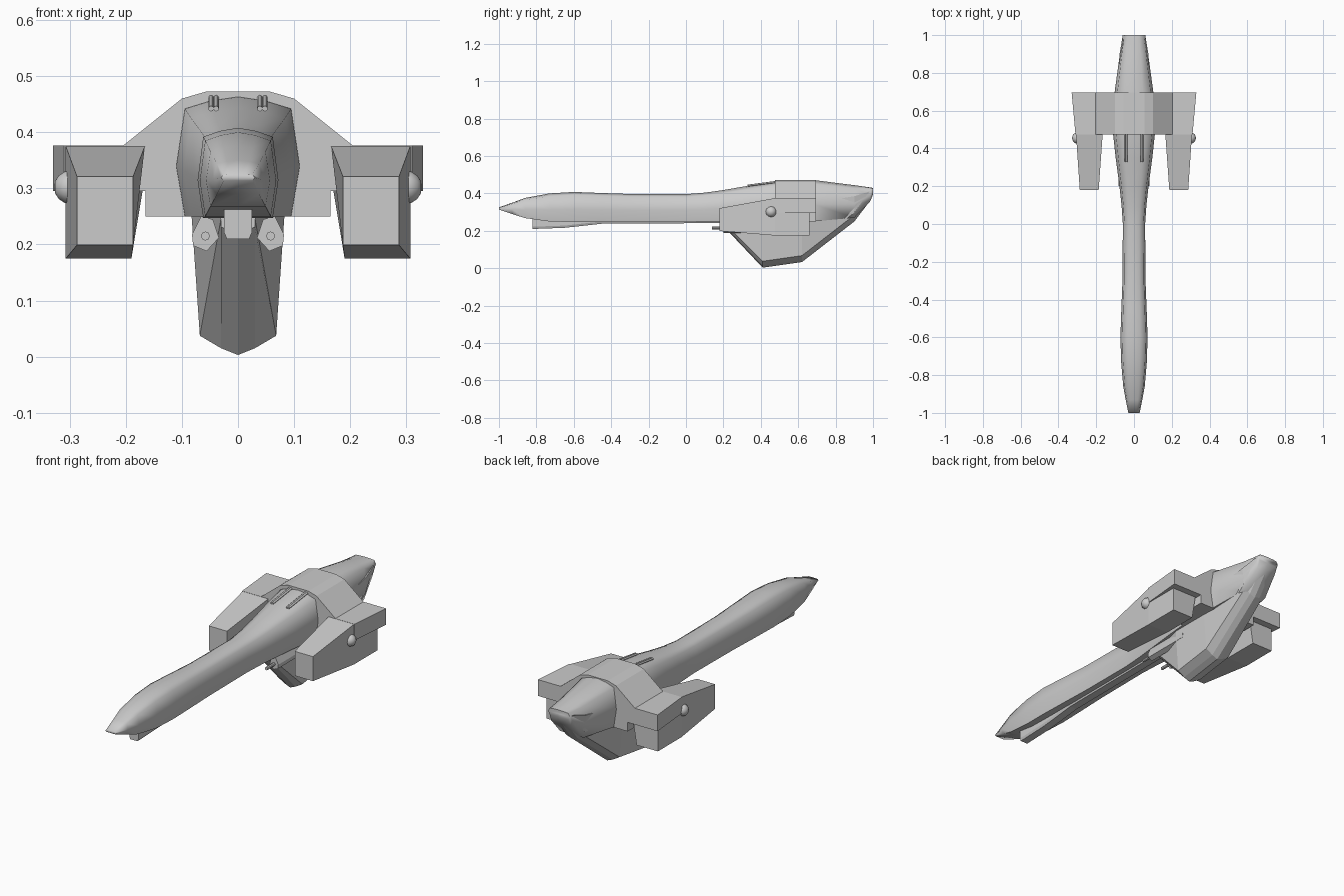
import bpy, bmesh, math
from mathutils import Vector

if "Cube" in bpy.data.objects:
    bpy.data.objects.remove(bpy.data.objects["Cube"])


def loft(name, rings, smooth=None):
    """Skin a list of equal-length closed rings and cap both ends."""
    bm = bmesh.new()
    rows = [[bm.verts.new(p) for p in ring] for ring in rings]
    n = len(rows[0])
    for a, b in zip(rows, rows[1:]):
        for i in range(n):
            j = (i + 1) % n
            bm.faces.new((a[i], a[j], b[j], b[i]))
    bm.faces.new(rows[0])
    bm.faces.new(rows[-1])
    bmesh.ops.recalc_face_normals(bm, faces=bm.faces)
    me = bpy.data.meshes.new(name)
    bm.to_mesh(me)
    bm.free()
    ob = bpy.data.objects.new(name, me)
    bpy.context.collection.objects.link(ob)
    if smooth:
        smooth_by_angle(ob, smooth)
    return ob


def smooth_by_angle(ob, degrees):
    bpy.ops.object.select_all(action='DESELECT')
    ob.select_set(True)
    bpy.context.view_layer.objects.active = ob
    bpy.ops.object.shade_smooth_by_angle(angle=math.radians(degrees))


def ring(half, y):
    """Mirror a half section (first and last points on x = 0) into a ring."""
    pts = half + [(-x, z) for x, z in half[-2:0:-1]]
    return [(x, y, z) for x, z in pts]


def mirror_x(ob):
    m = ob.modifiers.new("mirror", 'MIRROR')
    m.use_axis[0] = True
    m.mirror_object = centre


centre = bpy.data.objects.new("mirror_centre", None)
bpy.context.collection.objects.link(centre)
centre.hide_render = True

# Fuselage: y, half width, bottom, top
hull = [(-1.0, .03, .314, .326), (-.93, .044, .29, .35), (-.86, .057, .268, .376),
        (-.73, .068, .25, .40), (-.6, .072, .247, .408), (-.45, .067, .247, .402),
        (-.3, .061, .247, .397), (0, .059, .248, .396), (.1, .066, .249, .404),
        (.2, .077, .25, .418), (.35, .097, .25, .444), (.47, .11, .25, .463),
        (.68, .105, .25, .472), (.9, .075, .27, .444), (.985, .062, .358, .432),
        (1.0, .06, .395, .429)]
rings = []
for y, w, b, t in hull:
    h = t - b
    rings.append(ring([(0, t), (w * .45, t - h * .035), (w * .86, t - h * .1),
                       (w, b + h * .42), (w * .86, b), (0, b)], y))
loft("fuselage", rings, 75)

# Deep keel under the tail: y, width factor, bottom
rings = []
for y, k, b in [(.2, .45, .225), (.41, 1, .003), (.62, 1, .033),
                (.9, .85, .25), (.98, .7, .355)]:
    side = max(.25, b + .045)
    rings.append(ring([(0, b), (.03, b + .012 * k), (.068 * k, b + .043 * min(k, .8)),
                       (.083 * k, side + .005), (.09 * k, min(.41, side + .09)),
                       (0, min(.41, side + .09))], y))
loft("keel", rings)

# Chin rail running below the fuselage
rings = []
for y, b in [(-.82, .21), (-.65, .216), (-.45, .238), (.25, .242)]:
    rings.append(ring([(0, b), (.02, b), (.025, b + .012), (.025, .262), (0, .262)], y))
loft("chin_rail", rings)

# Arched wing bridging the two pods
arch = [(0, .473), (.055, .473), (.1, .46), (.205, .376), (.33, .376),
        (.33, .295), (.165, .295), (.165, .25), (0, .25)]
front = [(min(x, .31), z) for x, z in arch]
loft("wing", [ring(front, .475), ring(arch, .695)])

# Engine pods: y, inner top, inner bottom, outer, bottom, top
rings = []
for y, it, ib, o, b, t in [(.18, .187, .187, .287, .199, .321),
                           (.475, .166, .19, .307, .175, .375),
                           (.66, .166, .19, .307, .175, .32)]:
    rings.append([(it, y, t), (o, y, t), (o, y, b), (ib, y, b)])
mirror_x(loft("engine_pod", rings))

# Domes on the outer pod sides
bpy.ops.mesh.primitive_uv_sphere_add(segments=12, ring_count=8, radius=.03,
                                     location=(.298, .455, .302),
                                     rotation=(0, math.pi / 2, 0))
dome = bpy.context.object
dome.name = "pod_dome"
smooth_by_angle(dome, 40)
mirror_x(dome)

# Angular belly cannons either side of the keel
sect = [(.034, .212), (.056, .188), (.08, .198), (.082, .218), (.066, .25), (.045, .245)]
mirror_x(loft("belly_cannon", [[(x, y, z) for x, z in sect] for y in (.2, .46)]))
bpy.ops.mesh.primitive_cylinder_add(vertices=8, radius=.008, depth=.08,
                                    location=(.058, .18, .215),
                                    rotation=(math.pi / 2, 0, 0))
muzzle = bpy.context.object
muzzle.name = "belly_muzzle"
mirror_x(muzzle)

# Twin gun barrels on the back, following the hull slope
for i, x in enumerate((.039, .048)):
    a, b = Vector((x, .33, .442)), Vector((x, .49, .463))
    d = b - a
    bpy.ops.mesh.primitive_cylinder_add(vertices=8, radius=.005, depth=d.length,
                                        location=(a + b) / 2)
    gun = bpy.context.object
    gun.name = f"top_barrel_{i + 1}"
    gun.rotation_euler = d.to_track_quat('Z', 'Y').to_euler()
    smooth_by_angle(gun, 50)
    mirror_x(gun)
